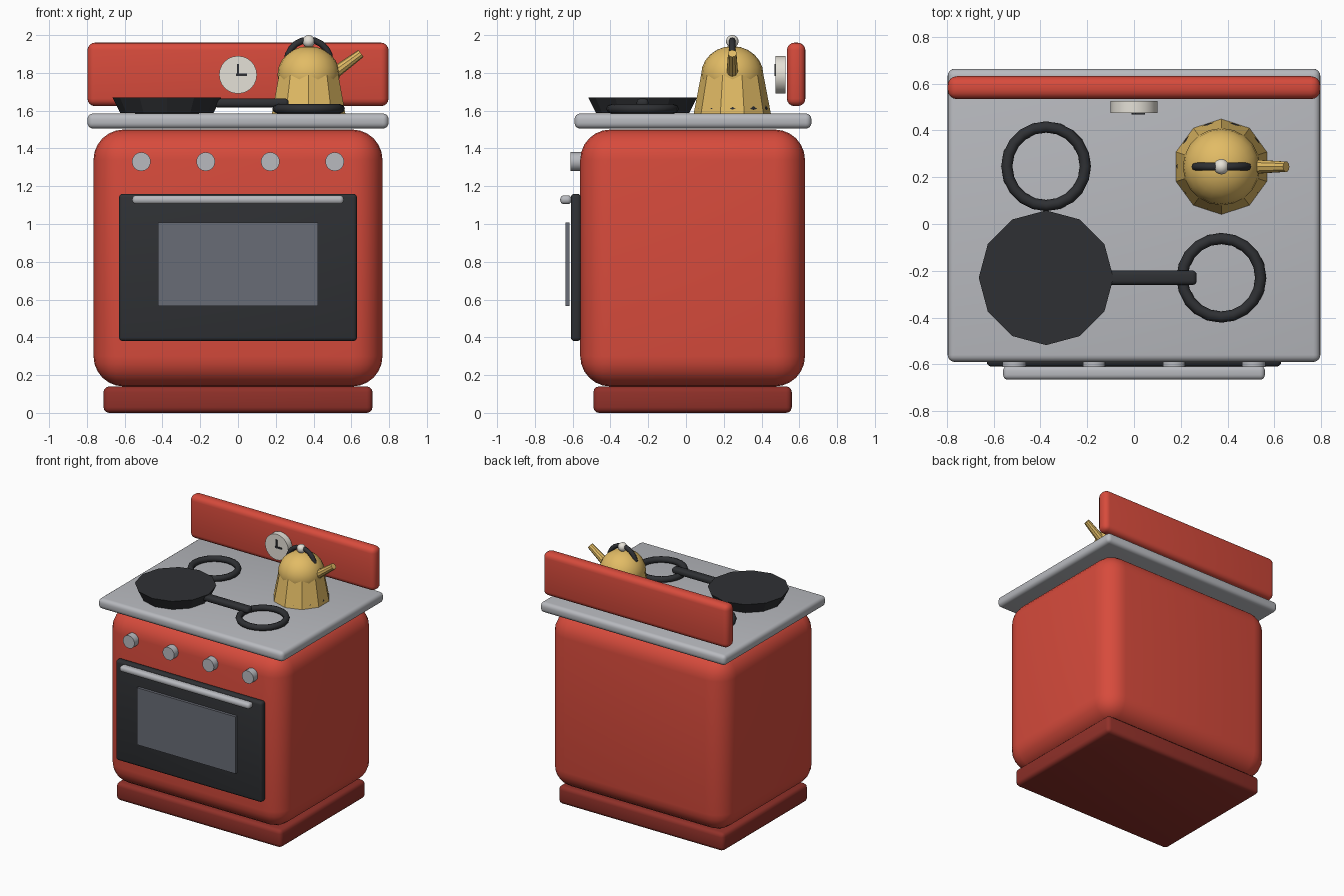
import bpy, math
from mathutils import Vector

if "Cube" in bpy.data.objects:
    bpy.data.objects.remove(bpy.data.objects["Cube"])


def material(name, r, g, b):
    m = bpy.data.materials.new(name)
    m.diffuse_color = (r, g, b, 1)
    m.use_nodes = True
    m.node_tree.nodes["Principled BSDF"].inputs["Base Color"].default_value = m.diffuse_color
    return m


RED = material("red_enamel", 0.68, 0.07, 0.045)
DARK_RED = material("dark_red", 0.28, 0.03, 0.022)
STEEL = material("steel", 0.48, 0.49, 0.52)
BLACK = material("black_iron", 0.028, 0.03, 0.034)
GLASS = material("glass", 0.14, 0.15, 0.18)
BRASS = material("brass", 0.76, 0.5, 0.13)
CREAM = material("cream", 0.78, 0.75, 0.68)


def finish(name, mat, smooth=True, angle=30):
    o = bpy.context.object
    o.name = name
    o.data.materials.append(mat)
    if smooth:
        bpy.ops.object.shade_smooth_by_angle(angle=math.radians(angle))
    return o


def box(name, x, y, z, mat, bevel=0, segments=4):
    """Box given by its (min, max) on each axis, with rounded edges."""
    bpy.ops.mesh.primitive_cube_add(size=1, location=[sum(r) / 2 for r in (x, y, z)])
    o = bpy.context.object
    o.scale = [r[1] - r[0] for r in (x, y, z)]
    bpy.ops.object.transform_apply(location=False, rotation=False, scale=True)
    if bevel:
        b = o.modifiers.new("round", 'BEVEL')
        b.width, b.segments = bevel, segments
        bpy.ops.object.modifier_apply(modifier=b.name)
    return finish(name, mat, bool(bevel))


def frustum(name, start, end, r1, r2, sides, mat, smooth=True):
    """Cylinder or cone between two points."""
    a, b = Vector(start), Vector(end)
    d = b - a
    bpy.ops.mesh.primitive_cone_add(vertices=sides, radius1=r1, radius2=r2, depth=d.length,
                                    location=(a + b) / 2,
                                    rotation=d.to_track_quat('Z', 'Y').to_euler())
    return finish(name, mat, smooth)


def ring(name, loc, major, minor, mat, rot=(0, 0, 0), segments=20):
    bpy.ops.mesh.primitive_torus_add(location=loc, rotation=rot, major_radius=major,
                                     minor_radius=minor, major_segments=segments, minor_segments=8)
    return finish(name, mat, True, 50)


def ball(name, loc, radius, mat, squash=1):
    bpy.ops.mesh.primitive_uv_sphere_add(segments=20, ring_count=12, radius=radius, location=loc)
    bpy.context.object.scale.z = squash
    return finish(name, mat)


# Stove carcass
box("plinth", (-0.712, 0.712), (-0.49, 0.56), (0, 0.14), DARK_RED, 0.03, 3)
box("stove_body", (-0.765, 0.765), (-0.56, 0.63), (0.14, 1.5), RED, 0.16, 6)
box("cooktop", (-0.797, 0.797), (-0.59, 0.664), (1.505, 1.585), STEEL, 0.03)
box("back_panel", (-0.797, 0.797), (0.534, 0.632), (1.624, 1.96), RED, 0.04)

# Oven door
box("oven_door", (-0.63, 0.63), (-0.61, -0.555), (0.38, 1.16), BLACK, 0.02, 3)
box("oven_window", (-0.424, 0.424), (-0.637, -0.616), (0.565, 1.008), GLASS)
box("door_handle", (-0.56, 0.56), (-0.666, -0.606), (1.105, 1.152), STEEL, 0.021)

# Control knobs
for i, x in enumerate((-0.512, -0.171, 0.171, 0.512)):
    frustum(f"knob_{i + 1}", (x, -0.555, 1.33), (x, -0.612, 1.33), 0.05, 0.05, 16, STEEL)

# Clock
frustum("clock_face", (0, 0.526, 1.79), (0, 0.475, 1.79), 0.1, 0.1, 24, CREAM)
box("minute_hand", (-0.006, 0.006), (0.468, 0.476), (1.786, 1.848), BLACK)
box("hour_hand", (-0.01, 0.047), (0.468, 0.476), (1.784, 1.796), BLACK)

# Burners
for i, (x, y) in enumerate([(x, y) for x in (-0.376, 0.374) for y in (-0.23, 0.247)]):
    ring(f"burner_{i + 1}", (x, y, 1.61), 0.168, 0.024, BLACK)

# Frying pan
frustum("pan", (-0.376, -0.23, 1.588), (-0.376, -0.23, 1.67), 0.247, 0.288, 12, BLACK, False)
box("pan_handle", (-0.13, 0.268), (-0.261, -0.199), (1.618, 1.664), BLACK, 0.018, 3)

# Kettle
kx, ky = 0.374, 0.245
frustum("kettle_body", (kx, ky, 1.586), (kx, ky, 1.79), 0.204, 0.165, 10, BRASS, False)
ball("kettle_dome", (kx, ky, 1.79), 0.165, BRASS, 0.92)
ball("kettle_knob", (kx, ky, 1.967), 0.033, CREAM)
ring("kettle_handle", (kx, ky, 1.86), 0.115, 0.017, BLACK, (math.pi / 2, 0, 0))
frustum("kettle_spout", (kx + 0.1, ky, 1.773), (kx + 0.277, ky, 1.903), 0.034, 0.023, 10, BRASS)
